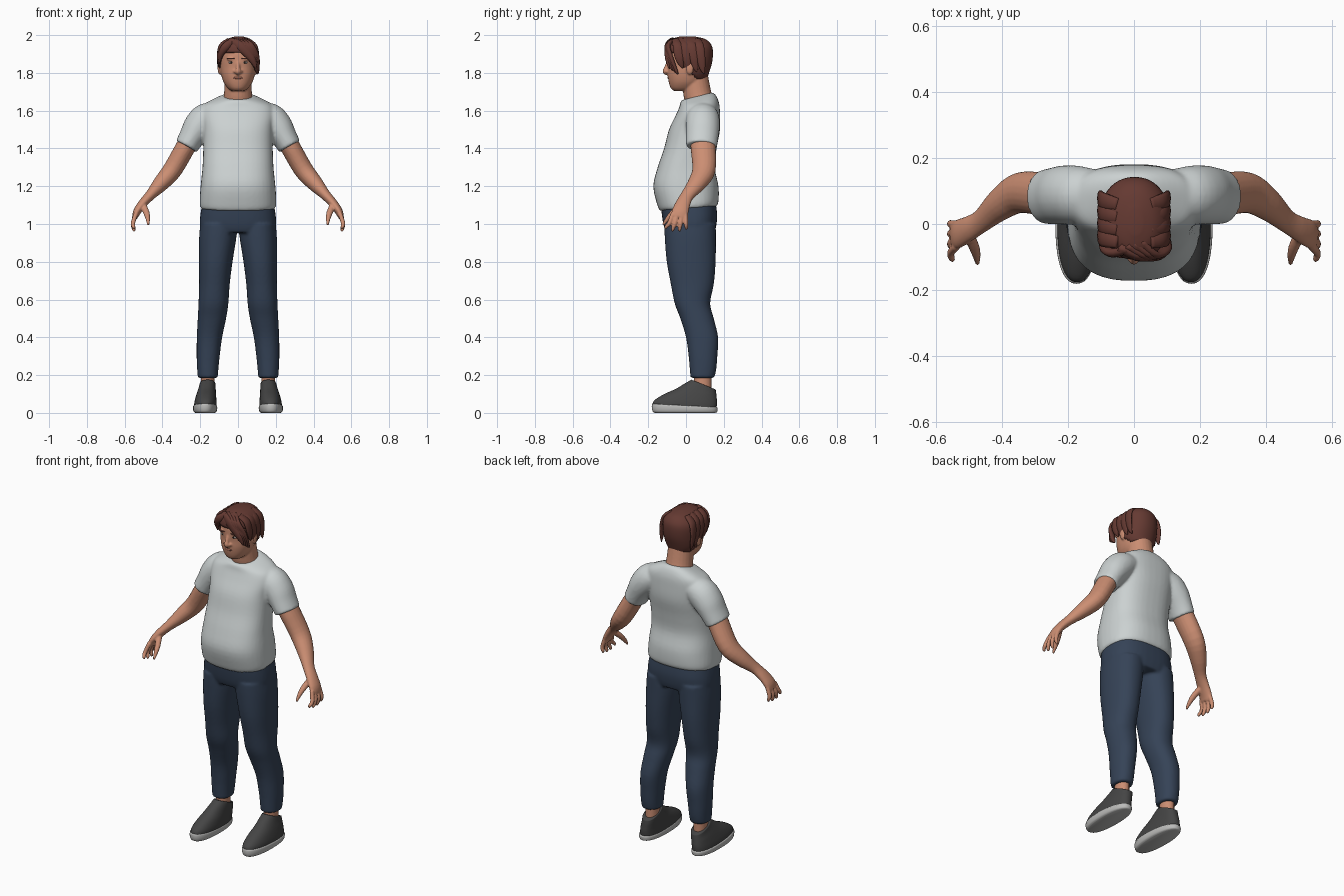
import bpy, bmesh, math
from mathutils import Vector, Matrix


def material(name, rgb):
    m = bpy.data.materials.new(name)
    m.diffuse_color = (*rgb, 1)
    return m


SKIN = material("skin", (0.60, 0.27, 0.17))
SHIRT = material("pale grey cotton", (0.60, 0.64, 0.64))
DENIM = material("dark blue denim", (0.036, 0.056, 0.095))
HAIR = material("red brown hair", (0.13, 0.042, 0.032))
SHOE = material("charcoal shoe", (0.06, 0.06, 0.06))
SOLE = material("light grey sole", (0.50, 0.50, 0.49))
WHITE = material("eye white", (0.70, 0.66, 0.62))
DARK = material("dark iris", (0.03, 0.02, 0.015))
LIP = material("lip", (0.42, 0.16, 0.11))


def resample(rows, n=4):
    """Catmull-Rom interpolation of parameter rows."""
    out = []
    for i in range(len(rows) - 1):
        a, b, c, d = rows[max(i - 1, 0)], rows[i], rows[i + 1], rows[min(i + 2, len(rows) - 1)]
        for k in range(n):
            t = k / n
            out.append([0.5 * (2 * q + (r - p) * t + (2 * p - 5 * q + 4 * r - s) * t * t
                               + (3 * q - p - 3 * r + s) * t ** 3) for p, q, r, s in zip(a, b, c, d)])
    return out + [list(rows[-1])]


def skin_rings(bm, rings):
    vs = [[bm.verts.new(p) for p in r] for r in rings]
    n = len(vs[0])
    for a, b in zip(vs, vs[1:]):
        for i in range(n):
            bm.faces.new((a[i], a[(i + 1) % n], b[(i + 1) % n], b[i]))
    bm.faces.new(vs[0])
    bm.faces.new(vs[-1])


def stack(bm, rows, e=2.3, n=40):
    """Level rings: (z, centre x, half width, front y, back y, tilt)."""
    rings = []
    for z, cx, rx, yf, yb, tilt in resample(rows):
        ring = []
        for i in range(n):
            a = math.tau * i / n
            c, s = math.cos(a), math.sin(a)
            x = math.copysign(abs(c) ** (2 / e), c) * rx
            y = math.copysign(abs(s) ** (2 / e), s) * (yb - yf) / 2
            ring.append((cx + x, (yf + yb) / 2 + y, z + tilt * y))
        rings.append(ring)
    skin_rings(bm, rings)


def limb(bm, rows, n=16):
    """Tube along a path: (x, y, z, cross radius, radius along y)."""
    rows = resample(rows)
    pts = [Vector(r[:3]) for r in rows]
    rings = []
    for i, r in enumerate(rows):
        t = (pts[min(i + 1, len(pts) - 1)] - pts[max(i - 1, 0)]).normalized()
        v = Vector((0, 1, 0))
        v = (v - t * v.dot(t)).normalized()
        u = t.cross(v)
        rings.append([pts[i] + u * r[3] * math.cos(math.tau * k / n)
                      + v * r[4] * math.sin(math.tau * k / n) for k in range(n)])
    skin_rings(bm, rings)


def ball(bm, pos, rad):
    bmesh.ops.create_uvsphere(bm, u_segments=16, v_segments=10, radius=1,
                              matrix=Matrix.Translation(pos) @ Matrix.Diagonal((*rad, 1)))


def finish(name, bm, mat, mirror=False, voxel=0, smooth=4):
    bmesh.ops.recalc_face_normals(bm, faces=bm.faces)
    for f in bm.faces:
        f.smooth = True
    me = bpy.data.meshes.new(name)
    bm.to_mesh(me)
    bm.free()
    me.materials.append(mat)
    ob = bpy.data.objects.new(name, me)
    bpy.context.collection.objects.link(ob)
    if mirror:
        ob.modifiers.new("mirror", 'MIRROR').use_mirror_merge = False
    if voxel:
        m = ob.modifiers.new("fuse", 'REMESH')
        m.mode, m.voxel_size, m.use_smooth_shade = 'VOXEL', voxel, True
        m = ob.modifiers.new("soften", 'SMOOTH')
        m.factor, m.iterations = 0.5, smooth
    return ob


# T-shirt: torso with belly, plus both sleeves
bm = bmesh.new()
stack(bm, [(1.082, 0, .196, -.138, .162, .08), (1.11, 0, .203, -.152, .172, .06),
           (1.2, 0, .198, -.173, .172, 0), (1.3, 0, .188, -.15, .152, 0),
           (1.4, 0, .184, -.116, .162, 0), (1.5, 0, .185, -.09, .18, 0),
           (1.58, 0, .195, -.055, .18, .05), (1.63, 0, .18, -.035, .175, .1),
           (1.66, 0, .125, -.03, .16, .2), (1.676, 0, .078, -.025, .142, .25)], e=2.5)
for s in (1, -1):
    limb(bm, [(s * .10, .085, 1.585, .06, .075), (s * .165, .088, 1.56, .082, .088),
              (s * .21, .088, 1.515, .08, .09), (s * .245, .085, 1.46, .068, .086),
              (s * .273, .082, 1.41, .063, .082)], 24)
finish("t_shirt", bm, SHIRT, voxel=.008, smooth=6)

# Trousers: hips and both legs
bm = bmesh.new()
stack(bm, [(1.13, 0, .185, -.135, .155, 0), (1.05, 0, .199, -.128, .165, 0),
           (.99, 0, .202, -.118, .16, 0), (.955, 0, .19, -.105, .15, 0)], e=2.6)
for s in (1, -1):
    stack(bm, [(1.0, s * .102, .098, -.115, .158, 0), (.92, s * .108, .098, -.112, .158, 0),
               (.8, s * .118, .089, -.102, .157, 0), (.68, s * .125, .081, -.08, .147, 0),
               (.58, s * .13, .079, -.06, .128, 0), (.5, s * .138, .075, -.03, .147, 0),
               (.4, s * .151, .067, 0, .17, 0), (.3, s * .158, .061, .014, .166, 0),
               (.23, s * .16, .056, .02, .16, 0), (.185, s * .16, .053, .024, .15, 0)], e=2.2)
finish("trousers", bm, DENIM, voxel=.008)

# Arms with hands
bm = bmesh.new()
limb(bm, [(.2, .09, 1.53, .058, .065), (.27, .09, 1.42, .053, .066), (.345, .095, 1.29, .051, .062),
          (.405, .06, 1.218, .043, .05), (.462, .01, 1.155, .028, .036), (.503, -.015, 1.11, .024, .039),
          (.533, -.03, 1.068, .021, .044), (.546, -.038, 1.035, .015, .042)], 20)
for i in range(4):
    y, tip = -.07 + .023 * i, -.106 + .036 * i
    drop = (.012, 0, 0, .01)[i]
    limb(bm, [(.54, y, 1.055, .013, .012), (.556, (y + tip) / 2, 1.005, .012, .012),
              (.552, tip, .972 + drop, .01, .01), (.547, tip, .96 + drop, .005, .005)], 10)
limb(bm, [(.505, -.025, 1.105, .018, .018), (.485, -.07, 1.06, .017, .015),
          (.477, -.1, 1.025, .012, .012), (.475, -.122, .995, .006, .006)], 10)
finish("arms_and_hands", bm, SKIN, mirror=True, voxel=.005, smooth=3)

# Ankles
bm = bmesh.new()
limb(bm, [(.16, .088, .1, .036, .046), (.16, .088, .25, .036, .046)])
finish("ankles", bm, SKIN, mirror=True)

# Head with neck, nose, brow and ears
bm = bmesh.new()
stack(bm, [(1.705, 0, .035, -.066, .03, 0), (1.72, 0, .055, -.081, .06, 0), (1.75, 0, .076, -.091, .09, 0),
           (1.79, 0, .089, -.097, .11, 0), (1.83, 0, .094, -.097, .12, 0), (1.87, 0, .094, -.1, .125, 0),
           (1.92, 0, .09, -.094, .12, 0), (1.96, 0, .06, -.06, .09, 0), (1.975, 0, .02, -.02, .04, 0)], e=2.2)
limb(bm, [(0, .08, 1.62, .085, .075), (0, .06, 1.69, .074, .074), (0, .045, 1.79, .07, .07)], 24)
limb(bm, [(0, -.092, 1.86, .008, .01), (0, -.105, 1.825, .011, .012),
          (0, -.109, 1.808, .016, .015), (0, -.098, 1.798, .012, .012)], 12)
for s in (1, -1):
    ball(bm, (s * .014, -.1, 1.807), (.011, .011, .009))
    ball(bm, (s * .097, .02, 1.825), (.011, .021, .034))
    ball(bm, (s * .036, -.088, 1.874), (.026, .013, .008))
finish("head", bm, SKIN, voxel=.005, smooth=3)

# Eyes, brows and mouth
for name, mat, pos, rad in (("eyes", WHITE, (.036, -.086, 1.855), (.015, .011, .006)),
                            ("irises", DARK, (.036, -.0945, 1.855), (.005, .0035, .005)),
                            ("eyebrows", HAIR, (.037, -.096, 1.876), (.021, .007, .004))):
    bm = bmesh.new()
    ball(bm, pos, rad)
    finish(name, bm, mat, mirror=True)
bm = bmesh.new()
ball(bm, (0, -.091, 1.774), (.025, .008, .007))
finish("lips", bm, LIP)

# Hair cap trimmed along the hairline
bm = bmesh.new()
stack(bm, [(1.76, 0, .072, -.05, .108, 0), (1.80, 0, .098, -.09, .122, 0), (1.86, .001, .105, -.104, .139, 0),
           (1.92, .002, .105, -.108, .142, 0), (1.955, .003, .09, -.1, .13, 0),
           (1.98, .004, .06, -.076, .1, 0), (1.993, .005, .02, -.03, .045, 0)], e=2.15, n=56)


def hairline(y):
    return 1.905 if y < -.05 else max(1.765, 1.885 - 1.1 * (y + .05))


low = [f for f in bm.faces if f.calc_center_median().z < hairline(f.calc_center_median().y)]
bmesh.ops.delete(bm, geom=low, context='FACES')
cap = finish("hair_cap", bm, HAIR)
m = cap.modifiers.new("thickness", 'SOLIDIFY')
m.thickness, m.offset = .012, -1

# Swept fringe and side locks
bm = bmesh.new()
for i in range(4):
    d = .022 * i
    limb(bm, [(-.045 + d, -.07 + .3 * d, 1.972, .016, .014), (.012 + .7 * d, -.1 + .1 * d, 1.942, .026, .013),
              (.066 + .4 * d, -.1 + .3 * d, 1.885, .021, .012),
              (.088 + .2 * d, -.092 + .6 * d, 1.845 - .5 * d, .012, .009),
              (.096 + .15 * d, -.088 + .7 * d, 1.82 - .4 * d, .002, .002)], 10)
limb(bm, [(-.02, -.075, 1.975, .014, .013), (-.062, -.088, 1.942, .022, .014),
          (-.09, -.072, 1.9, .016, .014), (-.099, -.052, 1.85, .003, .003)], 10)
for s in (1, -1):
    for i in range(4):
        y = -.045 + .038 * i
        limb(bm, [(s * .05, y - .01, 1.975, .01, .02), (s * .09, y, 1.945, .011, .026),
                  (s * .103, y + .008, 1.89, .009, .026), (s * .1, y + .018, 1.85 - .008 * i, .007, .016),
                  (s * .096, y + .028, 1.825 - .01 * i, .002, .003)], 10)
finish("hair_locks", bm, HAIR)

# Shoes and soles
bm = bmesh.new()
stack(bm, [(.03, .173, .06, -.176, .162, 0), (.055, .172, .059, -.172, .164, -.04),
           (.08, .17, .055, -.125, .164, -.1), (.105, .167, .05, -.055, .162, -.2),
           (.13, .163, .045, -.005, .16, -.32), (.15, .161, .042, .028, .157, -.4)], e=2.3)
finish("shoes", bm, SHOE, mirror=True)
bm = bmesh.new()
stack(bm, [(.0, .174, .052, -.165, .155, 0), (.006, .174, .06, -.176, .164, -.01),
           (.02, .174, .064, -.181, .167, -.03), (.036, .174, .063, -.18, .167, -.05),
           (.04, .174, .055, -.172, .16, -.05)], e=2.3)
finish("soles", bm, SOLE, mirror=True)
